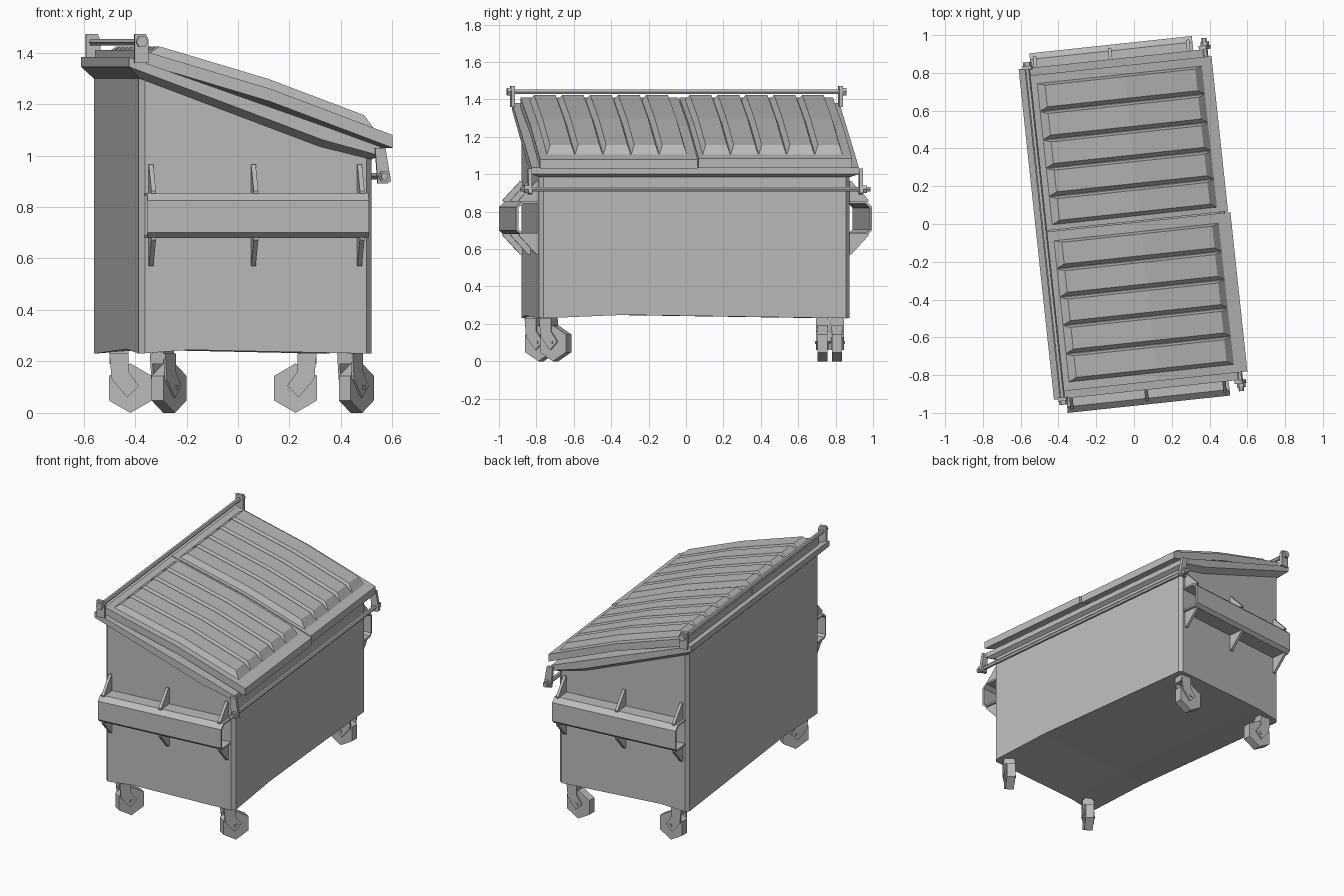
import bpy, bmesh, math
from mathutils import Matrix, Vector

cube = bpy.data.objects.get("Cube")
if cube:
    bpy.data.objects.remove(cube)

YAW = math.radians(6.1)
TURN = Matrix.Rotation(YAW, 4, 'Z')

grey = bpy.data.materials.new("painted grey steel")
grey.use_nodes = True
COLOUR = (0.5, 0.5, 0.5, 1)
grey.diffuse_color = COLOUR
grey.node_tree.nodes["Principled BSDF"].inputs["Base Color"].default_value = COLOUR


def finish(name, bm, local=Matrix()):
    """Turn a bmesh into a named flat-shaded object."""
    bmesh.ops.recalc_face_normals(bm, faces=bm.faces)
    mesh = bpy.data.meshes.new(name)
    bm.to_mesh(mesh)
    bm.free()
    mesh.materials.append(grey)
    obj = bpy.data.objects.new(name, mesh)
    obj.matrix_world = TURN @ local
    bpy.context.collection.objects.link(obj)
    return obj


def add_prism(bm, profile, start, end, axis='y'):
    """Extrude a profile: (x, z) along y, or (y, z) along x."""
    def place(p, d):
        return (p[0], d, p[1]) if axis == 'y' else (d, p[0], p[1])
    a = [bm.verts.new(place(p, start)) for p in profile]
    b = [bm.verts.new(place(p, end)) for p in profile]
    bm.faces.new(a)
    bm.faces.new(b[::-1])
    for i in range(len(a)):
        j = (i + 1) % len(a)
        bm.faces.new((a[i], b[i], b[j], a[j]))


def prism(name, profile, start, end, axis='y'):
    bm = bmesh.new()
    add_prism(bm, profile, start, end, axis)
    return finish(name, bm)


def ngon(x, z, radius, sides=6, turn=0.0):
    return [(x + radius * math.cos(turn + math.tau * i / sides),
             z + radius * math.sin(turn + math.tau * i / sides)) for i in range(sides)]


def loft(name, layers):
    """Stack layers, each an (x, z) path spread between two y values."""
    bm = bmesh.new()
    loops = []
    for path, y0, y1 in layers:
        loops.append([bm.verts.new((x, y0, z)) for x, z in path] +
                     [bm.verts.new((x, y1, z)) for x, z in reversed(path)])
    n = len(loops[0])
    for low, high in zip(loops, loops[1:]):
        for i in range(n):
            j = (i + 1) % n
            bm.faces.new((low[i], low[j], high[j], high[i]))
    for loop in (loops[0], loops[-1]):
        for i in range(n // 2 - 1):
            bm.faces.new((loop[i], loop[i + 1], loop[n - 2 - i], loop[n - 1 - i]))
    return finish(name, bm)


# Container: sloped-top side profile, chamfered corners, slightly dented floor edge
L = 0.835
bm = bmesh.new()
add_prism(bm, [(-0.475, 0.23), (-0.28, 0.245), (0.434, 0.23), (0.434, 1.0),
               (0.23, 1.05), (-0.475, 1.32)], -L, L)
corners = [e for e in bm.edges
           if abs(e.verts[0].co.z - e.verts[1].co.z) > 0.5]
bmesh.ops.bevel(bm, geom=corners, offset=0.022, segments=1, affect='EDGES')
bmesh.ops.bisect_plane(bm, geom=bm.verts[:] + bm.edges[:] + bm.faces[:],
                       plane_co=(0, -0.38, 0), plane_no=(0, 1, 0))
for v in bm.verts:
    if abs(v.co.y + 0.38) < 0.001 and v.co.z < 0.3:
        v.co.z += 0.018
finish("container", bm)

# Flared rim around the opening
loft("rim", [
    ([(-0.475, 1.30), (0.23, 1.035), (0.434, 0.985)], -L, L),
    ([(-0.52, 1.345), (0.24, 1.06), (0.46, 1.0)], -0.88, 0.88),
    ([(-0.52, 1.382), (0.24, 1.115), (0.46, 1.035)], -0.88, 0.88)])

# Two bent lids, each with five raised panels
BEND = 0.035


def lid_z(x):
    return 1.26 - (x - BEND) * (0.297 if x < BEND else 0.376)


def lid_path(x0, x1, lift):
    return [(x, lid_z(x) + lift) for x in (x0, BEND, x1)]


for side, y0, y1, front, panel_start in (("left", -0.84, 0.008, 0.514, -0.797),
                                         ("right", 0.014, 0.84, 0.502, 0.04)):
    loft(side + "_lid", [(lid_path(-0.47, front, -0.05), y0, y1),
                         (lid_path(-0.47, front, 0), y0, y1)])
    for i in range(5):
        a = panel_start + 0.151 * i
        b = a + 0.151
        loft(f"{side}_lid_panel_{i + 1}",
             [(lid_path(-0.435, 0.45, -0.004), a, b),
              (lid_path(-0.39, 0.41, 0.038), a + 0.022, b - 0.014)])

# Hinge rods with end brackets and bolts, on the high and low edges
prism("back_hinge_rod", ngon(-0.475, 1.44, 0.014), -0.91, 0.91)
prism("front_lid_rod", ngon(0.472, 0.92, 0.014), -0.94, 0.94)
for s, end in ((-1, "near"), (1, "far")):
    prism(end + "_back_hinge_bracket",
          [(-0.50, 1.36), (-0.445, 1.36), (-0.445, 1.45), (-0.455, 1.472), (-0.50, 1.472)],
          s * 0.872, s * 0.892)
    prism(end + "_back_hinge_bolt", ngon(-0.472, 1.442, 0.023), s * 0.892, s * 0.912)
    prism(end + "_front_rod_bracket",
          [(0.44, 1.03), (0.48, 1.03), (0.502, 0.90), (0.49, 0.892), (0.45, 0.892)],
          s * 0.88, s * 0.90)
    prism(end + "_front_rod_bolt", ngon(0.474, 0.92, 0.023), s * 0.90, s * 0.92)

# Fork pockets on both ends: open channel and triangular gussets
for s, end in ((-1, "near"), (1, "far")):
    channel = [(0.83, 0.855), (0.925, 0.855), (0.957, 0.825), (0.957, 0.70),
               (0.935, 0.68), (0.83, 0.68), (0.83, 0.692), (0.93, 0.692),
               (0.945, 0.705), (0.945, 0.82), (0.92, 0.843), (0.83, 0.843)]
    prism(end + "_fork_pocket", [(s * y, z) for y, z in channel], -0.455, 0.41, 'x')
    for k, x in enumerate((-0.43, -0.03, 0.385)):
        for part, tip, base in (("upper", 0.965, 0.853), ("lower", 0.57, 0.682)):
            step = 0.03 if part == "upper" else -0.03
            gusset = [(s * 0.83, tip), (s * 0.845, tip), (s * 0.94, base + step / 3),
                      (s * 0.94, base), (s * 0.83, base)]
            prism(f"{end}_{part}_gusset_{k + 1}", gusset, x - 0.009, x + 0.009, 'x')

# Swivel casters: six-sided wheel, two fork plates, top block and axle
FORK = [(-0.04, 0.23), (0.035, 0.23), (0.035, 0.16), (0.075, 0.105),
        (0.03, 0.06), (-0.03, 0.13)]
for name, x, y, heading in (("near_back", -0.375, -0.775, 57), ("near_front", 0.357, -0.775, 57),
                            ("far_back", -0.38, 0.775, 0), ("far_front", 0.35, 0.775, 180)):
    place = Matrix.Translation((x, y, 0)) @ Matrix.Rotation(math.radians(heading) - YAW, 4, 'Z')
    bm = bmesh.new()
    add_prism(bm, ngon(0.042, 0.096, 0.096, 6, math.pi / 2), -0.027, 0.027)
    finish(name + "_wheel", bm, place)
    bm = bmesh.new()
    for s in (-1, 1):
        add_prism(bm, FORK, s * 0.026, s * 0.036)
    add_prism(bm, [(-0.04, 0.19), (-0.04, 0.25), (0.035, 0.25), (0.035, 0.19)], -0.027, 0.027)
    add_prism(bm, ngon(0.038, 0.1, 0.012, 4, math.pi / 4), -0.041, 0.041)
    finish(name + "_caster_fork", bm, place)
